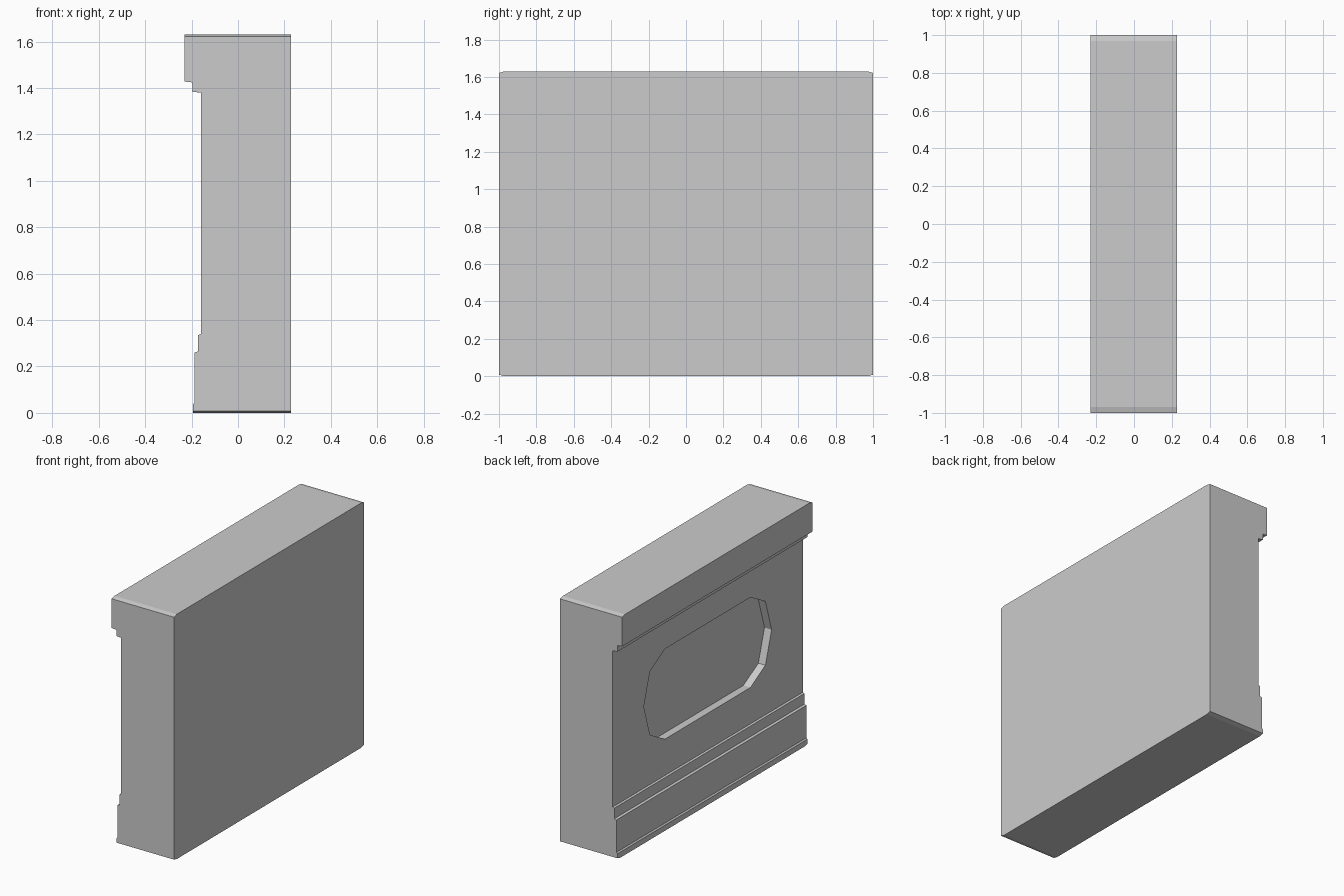
import bpy, bmesh, math

if "Cube" in bpy.data.objects:
    bpy.data.objects.remove(bpy.data.objects["Cube"])


def loft(name, sections):
    """Solid through matching closed loops of points, capped at both ends."""
    bm = bmesh.new()
    loops = [[bm.verts.new(p) for p in s] for s in sections]
    n = len(loops[0])
    for a, b in zip(loops, loops[1:]):
        for i in range(n):
            j = (i + 1) % n
            bm.faces.new((a[i], a[j], b[j], b[i]))
    bm.faces.new(loops[0])
    bm.faces.new(loops[-1])
    bmesh.ops.recalc_face_normals(bm, faces=bm.faces)
    mesh = bpy.data.meshes.new(name)
    bm.to_mesh(mesh)
    bm.free()
    obj = bpy.data.objects.new(name, mesh)
    bpy.context.collection.objects.link(obj)
    return obj


# Wall cross-section (x, z): flat back, coping on top, stepped plinth below
TOP = 1.63
profile = [(0.228, 0), (0.228, TOP), (-0.23, TOP), (-0.23, 1.428),
           (-0.196, 1.424), (-0.196, 1.384), (-0.16, 1.38), (-0.16, 0.34),
           (-0.172, 0.335), (-0.172, 0.265), (-0.187, 0.26),
           (-0.187, 0.045), (-0.195, 0.037), (-0.195, 0)]


def section(y, trim):
    """Cross-section at y, its top and bottom pulled in by trim."""
    return [(x, y, min(max(z, trim), TOP - trim)) for x, z in profile]


# Wall body with slightly eased ends
wall = loft("wall_block", [section(-1, 0.008), section(-0.97, 0),
                           section(0.97, 0), section(1, 0.008)])

# Recessed panel: elongated outline with faceted round ends
outline = []
for side in (1, -1):
    for k in range(5):
        a = math.radians(-90 + 45 * k)
        outline.append((side * (0.45 + 0.222 * math.cos(a)),
                        0.882 + side * 0.3 * math.sin(a)))
cutter = loft("panel_cutter", [[(x, y, z) for y, z in outline]
                               for x in (-0.3, -0.108)])
cutter.hide_render = True

# Cut the panel into the moulded face
mod = wall.modifiers.new("panel_recess", 'BOOLEAN')
mod.object = cutter
mod.operation = 'DIFFERENCE'
mod.solver = 'EXACT'
bpy.context.view_layer.objects.active = wall
wall.select_set(True)
bpy.ops.object.modifier_apply(modifier=mod.name)
bpy.data.objects.remove(cutter)
